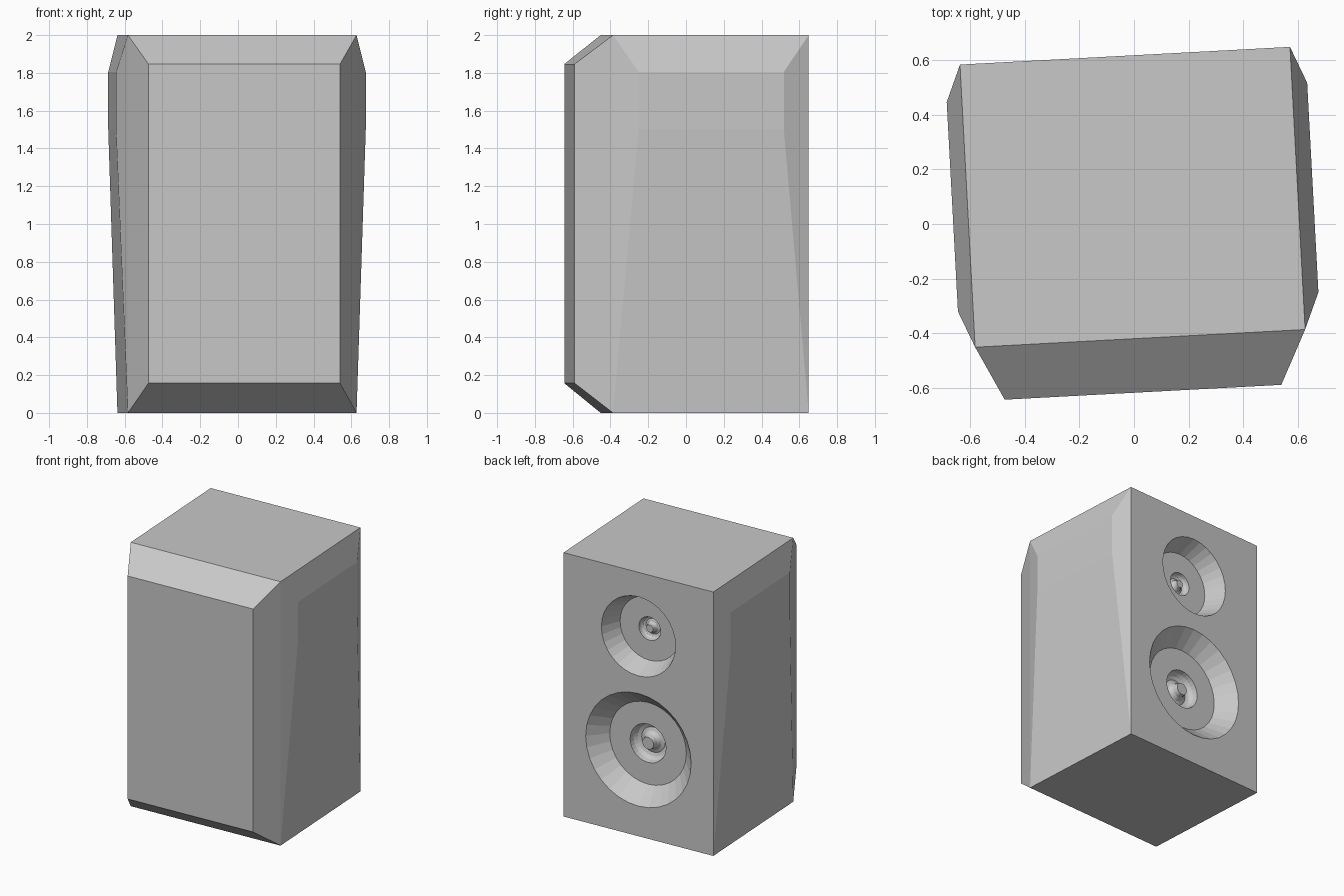
import bpy, bmesh, math

if "Cube" in bpy.data.objects:
    bpy.data.objects.remove(bpy.data.objects["Cube"])

grey = bpy.data.materials.new("cabinet_grey")
grey.diffuse_color = (0.58, 0.58, 0.58, 1)
grey.use_nodes = True
grey.node_tree.nodes["Principled BSDF"].inputs["Base Color"].default_value = grey.diffuse_color

TURN = math.radians(3.07)
BACK, EDGE, FRONT = 0.618, -0.42, -0.618


def make_object(name, bm):
    bmesh.ops.remove_doubles(bm, verts=bm.verts, dist=1e-5)
    bmesh.ops.recalc_face_normals(bm, faces=bm.faces)
    mesh = bpy.data.meshes.new(name)
    bm.to_mesh(mesh)
    bm.free()
    mesh.materials.append(grey)
    ob = bpy.data.objects.new(name, mesh)
    bpy.context.collection.objects.link(ob)
    ob.rotation_euler.z = TURN
    return ob


# Cabinet: box with bevelled front and swollen sides
bm = bmesh.new()


def face(*pts):
    bm.faces.new([bm.verts.new(p) for p in pts])


W, FW, H = 0.606, 0.508, 2.0
F0, F1 = 0.157, 1.847            # front panel bottom and top
for z, fz in ((0, F0), (H, F1)):
    face((-W, EDGE, z), (W, EDGE, z), (W, BACK, z), (-W, BACK, z))
    face((-W, EDGE, z), (W, EDGE, z), (FW, FRONT, fz), (-FW, FRONT, fz))
face((-W, BACK, 0), (W, BACK, 0), (W, BACK, H), (-W, BACK, H))
face((-FW, FRONT, F0), (FW, FRONT, F0), (FW, FRONT, F1), (-FW, FRONT, F1))

SW, SF, SB, S0, S1 = 0.662, -0.286, 0.483, 1.5, 1.805   # swollen side plate
for s in (-1, 1):
    w, sw = s * W, s * SW
    face((w, EDGE, 0), (w, EDGE, H), (s * FW, FRONT, F1), (s * FW, FRONT, F0))
    face((sw, SF, S0), (sw, SB, S0), (sw, SB, S1), (sw, SF, S1))
    face((w, EDGE, 0), (w, BACK, 0), (sw, SB, S0), (sw, SF, S0))
    face((w, EDGE, H), (w, BACK, H), (sw, SB, S1), (sw, SF, S1))
    for y, sy in ((EDGE, SF), (BACK, SB)):
        face((w, y, 0), (w, y, H), (sw, sy, S1), (sw, sy, S0))
cabinet = make_object("speaker_cabinet", bm)


# Driver recesses: revolved cutters with a ring groove around a centre post
def driver_cutter(name, z, radius, inner, depth, ring, post, groove):
    profile = [(0, -0.05), (radius, -0.05), (radius, 0), (inner, depth), (ring, depth)]
    mid, half = (ring + post) / 2, (ring - post) / 2
    for i in range(1, 6):
        a = math.pi * i / 6
        profile.append((mid + half * math.cos(a), depth + groove * math.sin(a)))
    profile += [(post, depth), (0, depth)]
    cb = bmesh.new()
    verts = [cb.verts.new((r, BACK - d, z)) for r, d in profile]
    edges = [cb.edges.new(p) for p in zip(verts, verts[1:])]
    bmesh.ops.spin(cb, geom=verts + edges, cent=(0, 0, z), axis=(0, 1, 0),
                   angle=2 * math.pi, steps=32, use_merge=True)
    ob = make_object(name, cb)
    ob.hide_render = True
    return ob


cutters = [
    driver_cutter("woofer_cutter", 0.655, 0.427, 0.31, 0.125, 0.145, 0.045, 0.07),
    driver_cutter("tweeter_cutter", 1.515, 0.30, 0.24, 0.147, 0.088, 0.028, 0.045),
]
bpy.context.view_layer.objects.active = cabinet
for c in cutters:
    mod = cabinet.modifiers.new(c.name, 'BOOLEAN')
    mod.operation = 'DIFFERENCE'
    mod.solver = 'EXACT'
    mod.object = c
    bpy.context.view_layer.update()
    bpy.ops.object.modifier_apply(modifier=mod.name)
for c in cutters:
    bpy.data.objects.remove(c)
